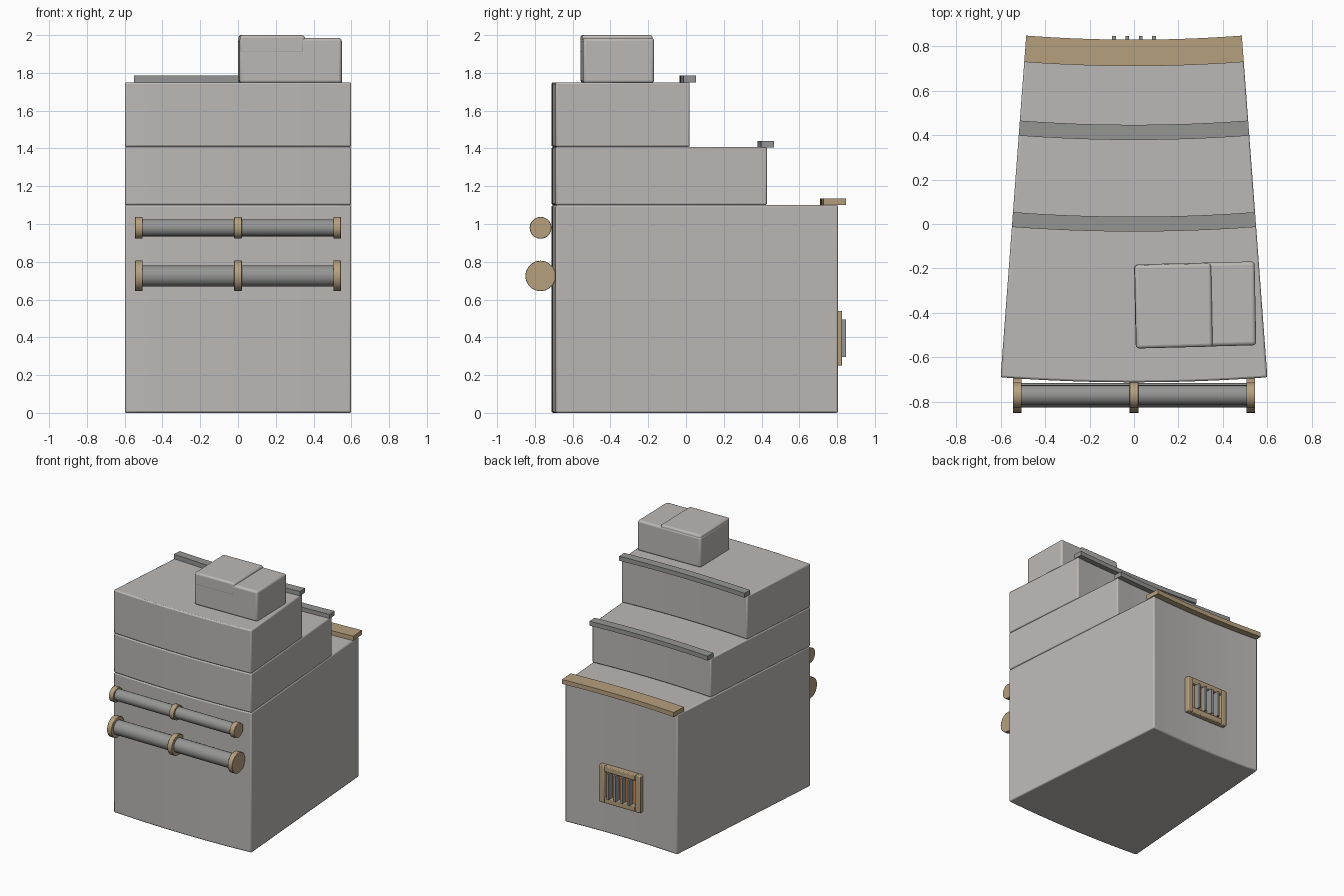
import bpy, bmesh, math
from mathutils import Vector, Matrix

if "Cube" in bpy.data.objects:
    bpy.data.objects.remove(bpy.data.objects["Cube"])

CY = 7.32                      # centre of the ring the furnace is a slice of
HALF = math.atan(0.0749)       # half angle of the slice


def material(name, col):
    m = bpy.data.materials.new(name)
    m.diffuse_color = (*col, 1)
    m.use_nodes = True
    m.node_tree.nodes["Principled BSDF"].inputs["Base Color"].default_value = m.diffuse_color
    return m


STONE = material("stone", (0.50, 0.48, 0.465))
IRON = material("iron", (0.30, 0.30, 0.295))
BRASS = material("brass", (0.47, 0.35, 0.21))
GLOW = material("glow", (0.75, 0.27, 0.07))


def finish(name, bm, mat, bevel=0, segments=2):
    bmesh.ops.recalc_face_normals(bm, faces=bm.faces)
    me = bpy.data.meshes.new(name)
    bm.to_mesh(me)
    bm.free()
    ob = bpy.data.objects.new(name, me)
    bpy.context.collection.objects.link(ob)
    me.materials.append(mat)
    if bevel:
        mod = ob.modifiers.new("bevel", 'BEVEL')
        mod.width, mod.segments = bevel, segments
        mod.limit_method, mod.angle_limit = 'ANGLE', math.radians(40)
    bpy.context.view_layer.objects.active = ob
    ob.select_set(True)
    bpy.ops.object.shade_smooth_by_angle(angle=math.radians(35))
    ob.select_set(False)
    return ob


def sector(name, y0, y1, z0, z1, mat, bevel=0, n=12):
    """Ring slice between two arcs, given by their y at x = 0."""
    bm = bmesh.new()
    ring = []
    for y, order in ((y0, range(n + 1)), (y1, range(n, -1, -1))):
        r = CY - y
        for i in order:
            a = HALF * (2 * i / n - 1)
            ring.append(bm.verts.new((r * math.sin(a), CY - r * math.cos(a), z0)))
    f = bm.faces.new(ring)
    up = bmesh.ops.extrude_face_region(bm, geom=[f])["geom"]
    bmesh.ops.translate(bm, vec=(0, 0, z1 - z0),
                        verts=[g for g in up if isinstance(g, bmesh.types.BMVert)])
    return finish(name, bm, mat, bevel)


def box(name, lo, hi, mat, bevel=0, segments=2, warp=None):
    bm = bmesh.new()
    bmesh.ops.create_cube(bm, size=1)
    lo, hi = Vector(lo), Vector(hi)
    for v in bm.verts:
        v.co = Vector(((a + b) / 2 + c * (b - a) for a, b, c in zip(lo, hi, v.co)))
        if warp:
            v.co = warp(v.co)
    return finish(name, bm, mat, bevel, segments)


def rod(name, x0, x1, y, z, r, mat, bevel=0, sides=20):
    bm = bmesh.new()
    m = Matrix.Translation(((x0 + x1) / 2, y, z)) @ Matrix.Rotation(math.pi / 2, 4, 'Y')
    bmesh.ops.create_cone(bm, cap_ends=True, segments=sides, radius1=r, radius2=r,
                          depth=x1 - x0, matrix=m)
    return finish(name, bm, mat, bevel)


# Three stepped tiers
sector("lower_tier", -0.712, 0.787, 0, 1.1, STONE, 0.009)
sector("middle_tier", -0.712, 0.41, 1.1, 1.408, STONE, 0.009)
sector("upper_tier", -0.712, 0.0, 1.408, 1.75, STONE, 0.009)

# Edge strips on the back of each step
sector("lower_strip", 0.71, 0.829, 1.1, 1.135, BRASS)
sector("middle_strip", 0.378, 0.446, 1.405, 1.44, IRON)
sector("upper_strip", -0.034, 0.033, 1.75, 1.785, IRON)


# Worn chimney block, slightly skewed, with a raised cap on its left part
def skew(p):
    return Vector((p.x - 0.02 * (p.y + 0.365), p.y + 0.025 * (p.x - 0.28), p.z))


box("chimney_block", (0.004, -0.552, 1.745), (0.546, -0.175, 1.985), STONE, 0.016, 3, skew)
box("chimney_cap", (0.006, -0.553, 1.9), (0.35, -0.178, 2.0), STONE, 0.014, 3, skew)

# Pipes across the front with brass collars
for tag, z, r, collar in (("upper", 0.98, 0.045, 0.058), ("lower", 0.725, 0.056, 0.081)):
    rod(tag + "_pipe", -0.53, 0.53, -0.77, z, r, IRON)
    for side, x in (("left", -0.525), ("middle", 0), ("right", 0.525)):
        rod(f"{tag}_pipe_collar_{side}", x - 0.02, x + 0.02, -0.77, z, collar, BRASS, 0.003)

# Grate on the back: frame, glowing panel and bars
Z0, Z1, W, T = 0.25, 0.54, 0.18, 0.045
for side, s in (("left", -1), ("right", 1)):
    x = sorted((s * W, s * (W - T)))
    box("grate_frame_" + side, (x[0], 0.77, Z0), (x[1], 0.827, Z1), BRASS, 0.006)
box("grate_frame_bottom", (-W + T, 0.77, Z0), (W - T, 0.827, Z0 + T), BRASS, 0.006)
box("grate_frame_top", (-W + T, 0.77, Z1 - T), (W - T, 0.827, Z1), BRASS, 0.006)
box("fire_panel", (-W + T, 0.77, Z0 + T), (W - T, 0.797, Z1 - T), GLOW)
for i in range(4):
    x = -0.09 + 0.06 * i
    box(f"grate_bar_{i + 1}", (x - 0.008, 0.79, Z0 + T), (x + 0.008, 0.846, Z1 - T), IRON)
